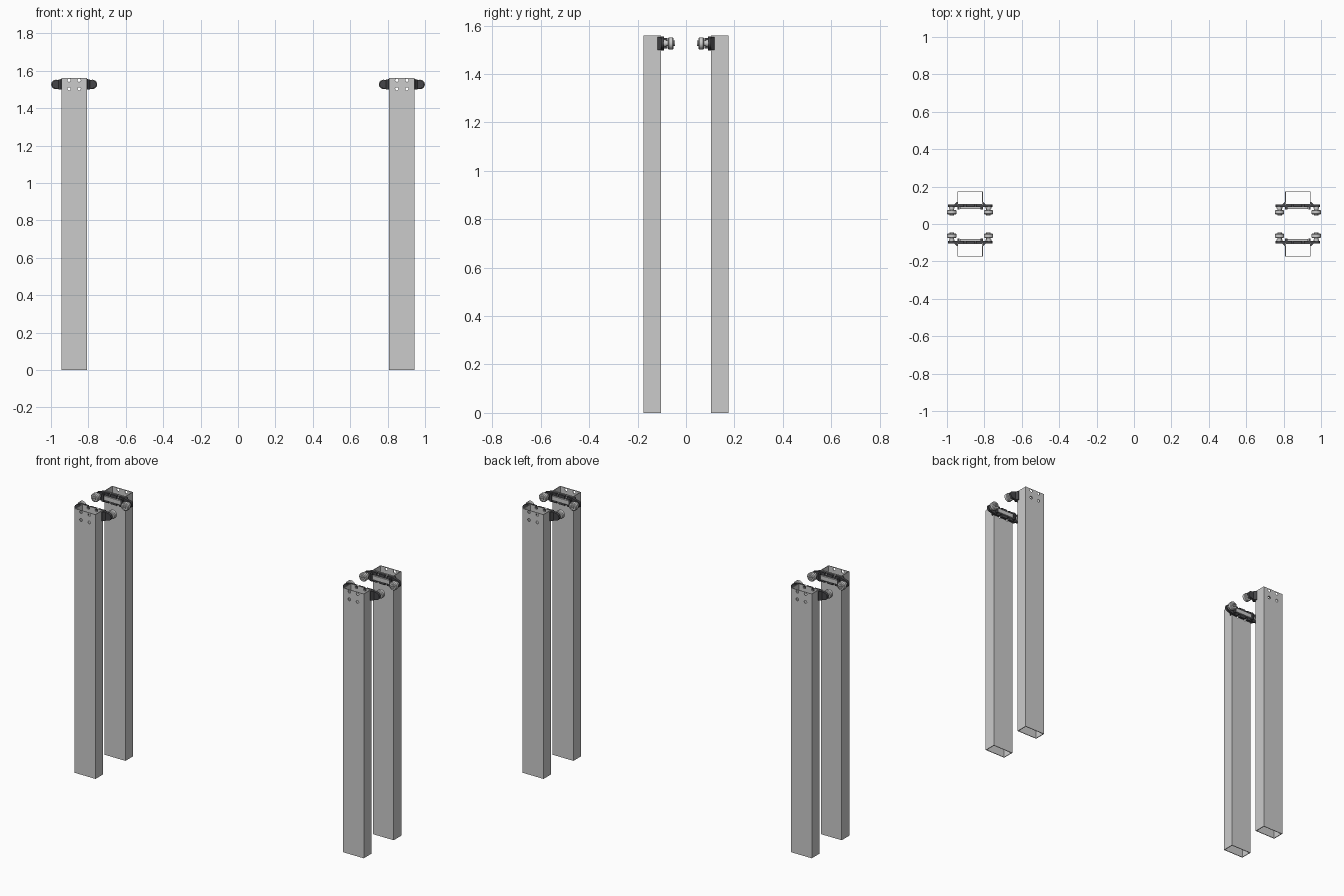
import bpy, bmesh, math
from mathutils import Matrix

if "Cube" in bpy.data.objects:
    bpy.data.objects.remove(bpy.data.objects["Cube"])

H = 1.56          # post height
ZC = 1.527        # roller axis height
AX = 0.098        # roller axis offset from post centre

dark = bpy.data.materials.new("dark_metal")
dark.diffuse_color = (0.06, 0.06, 0.065, 1)
dark.use_nodes = True
dark.node_tree.nodes["Principled BSDF"].inputs["Base Color"].default_value = dark.diffuse_color


def extrude_xz(name, pts, y0, y1, mat=None):
    """Solid prism from an x-z outline, extruded along y."""
    bm = bmesh.new()
    f = bm.faces.new([bm.verts.new((x, y0, z)) for x, z in pts])
    r = bmesh.ops.extrude_face_region(bm, geom=[f])
    vs = [v for v in r["geom"] if isinstance(v, bmesh.types.BMVert)]
    bmesh.ops.translate(bm, verts=vs, vec=(0, y1 - y0, 0))
    return finish(name, bm, mat)


def finish(name, bm, mat=None):
    bmesh.ops.recalc_face_normals(bm, faces=bm.faces)
    me = bpy.data.meshes.new(name)
    bm.to_mesh(me)
    bm.free()
    if mat:
        me.materials.append(mat)
    ob = bpy.data.objects.new(name, me)
    bpy.context.collection.objects.link(ob)
    return ob


def lathe_y(name, profile, x, mat=None, n=32):
    """Closed (radius, y) profile spun around a y axis through (x, ZC)."""
    bm = bmesh.new()
    rings = [[bm.verts.new((x + r * math.cos(2 * math.pi * i / n), y,
                            ZC + r * math.sin(2 * math.pi * i / n)))
              for i in range(n)] for r, y in profile]
    for a, b in zip(rings, rings[1:] + rings[:1]):
        for i in range(n):
            j = (i + 1) % n
            bm.faces.new((a[i], a[j], b[j], b[i]))
    ob = finish(name, bm, mat)
    smooth(ob)
    return ob


def activate(ob):
    bpy.ops.object.select_all(action='DESELECT')
    ob.select_set(True)
    bpy.context.view_layer.objects.active = ob


def smooth(ob):
    activate(ob)
    bpy.ops.object.shade_smooth_by_angle(angle=math.radians(35))


def box(x0, x1, z0, z1):
    return [(x0, z0), (x1, z0), (x1, z1), (x0, z1)]


# hollow rectangular post, open at both ends
w, y0, y1, t = 0.068, 0.104, 0.175, 0.004
bm = bmesh.new()
loops = []
for z in (0, H):
    for d in (0, t):
        loops.append([bm.verts.new((x, y, z)) for x, y in
                      ((-w + d, y0 + d), (w - d, y0 + d), (w - d, y1 - d), (-w + d, y1 - d))])
ob_, ib, ot, it = loops
for a, b in ((ob_, ot), (ot, it), (it, ib), (ib, ob_)):
    for i in range(4):
        j = (i + 1) % 4
        bm.faces.new((a[i], a[j], b[j], b[i]))
post = finish("post", bm)

# bracket plate with rounded ears
end = [(AX + 0.021 * math.cos(a), ZC + 0.021 * math.sin(a))
       for a in [math.radians(-75 + 15 * k) for k in range(11)]]
right = [(0.066, 1.498)] + end + [(0.066, 1.556)]
outline = right + [(-x, z) for x, z in reversed(right)]
plate = extrude_xz("bracket_plate", outline, 0.090, 0.104, dark)

# bolt holes through post and plate
bm = bmesh.new()
for x in (-0.027, 0.027):
    for z in (1.503, 1.549):
        bmesh.ops.create_cone(bm, cap_ends=True, segments=20, radius1=0.0085, radius2=0.0085,
                              depth=0.3, matrix=Matrix.Translation((x, 0.14, z)) @
                              Matrix.Rotation(math.pi / 2, 4, 'X'))
cutter = finish("hole_cutter", bm)
cutter.hide_render = True
for ob in (post, plate):
    activate(ob)
    m = ob.modifiers.new("holes", 'BOOLEAN')
    m.operation, m.solver, m.object = 'DIFFERENCE', 'EXACT', cutter
    bpy.ops.object.modifier_apply(modifier="holes")
bpy.data.objects.remove(cutter)
smooth(post)
smooth(plate)

unit = [post, plate]

# raised bar across the plate, and its two end blocks
unit.append(extrude_xz("bracket_bar", box(-0.055, 0.055, 1.514, 1.539), 0.081, 0.090))
for s in (-1, 1):
    unit.append(extrude_xz("bracket_block", box(s * 0.062 - 0.006, s * 0.062 + 0.006, 1.505, 1.549),
                           0.077, 0.090, dark))
    # wedge that braces the ear against the post side
    bm = bmesh.new()
    ends = [[bm.verts.new((s * x, y, z)) for x, y in
             ((0.068, 0.104), (0.084, 0.104), (0.071, 0.117), (0.068, 0.117))]
            for z in (1.500, 1.554)]
    bm.faces.new(ends[0])
    bm.faces.new(ends[1])
    for i in range(4):
        j = (i + 1) % 4
        bm.faces.new((ends[0][i], ends[0][j], ends[1][j], ends[1][i]))
    unit.append(finish("bracket_brace", bm, dark))

    # roller wheel and its axle
    unit.append(lathe_y("roller_wheel", [(0.010, 0.051), (0.021, 0.051), (0.025, 0.055),
                                         (0.025, 0.071), (0.021, 0.075), (0.010, 0.075)], s * AX))
    unit.append(lathe_y("roller_axle", [(0.004, 0.045), (0.012, 0.045), (0.012, 0.082),
                                        (0.015, 0.082), (0.015, 0.091), (0.004, 0.091)], s * AX))

# four copies: left/right pairs, front ones turned to face the back ones
for ob in unit:
    base = ob.name
    for px in (-0.876, 0.876):
        for side, ang in (("back", 0), ("front", math.pi)):
            c = ob.copy()
            c.name = f"{side}_{'left' if px < 0 else 'right'}_{base}"
            c.location = (px, 0, 0)
            c.rotation_euler = (0, 0, ang)
            bpy.context.collection.objects.link(c)
    bpy.data.objects.remove(ob)
